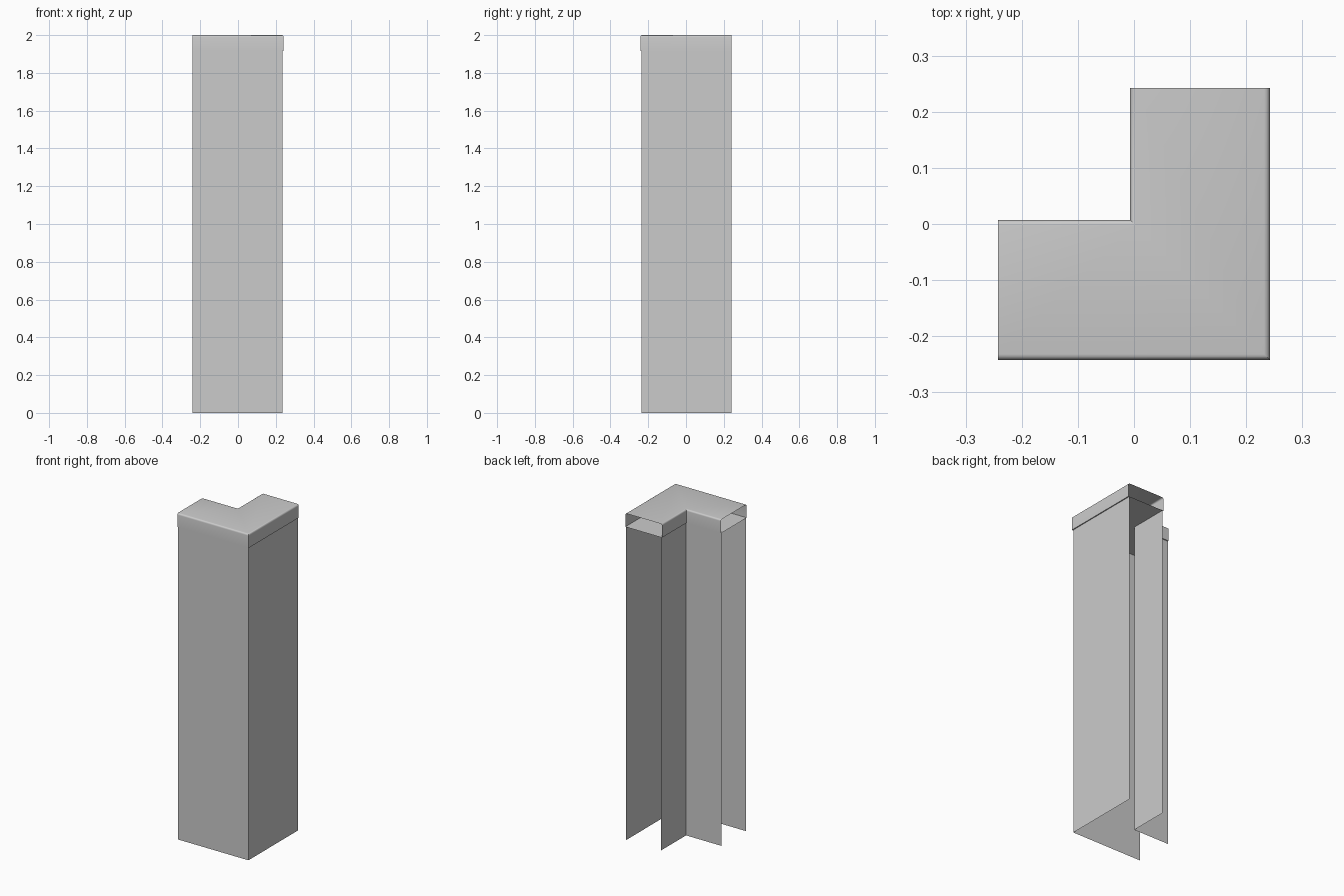
import bpy
from math import sin, cos, pi

if "Cube" in bpy.data.objects:
    bpy.data.objects.remove(bpy.data.objects["Cube"])

END = 0.242      # open ends of both arms
MID = 0.1175     # centre line of each arm
CAP_HALF = 0.1245
WALL_HALF = 0.1185
CAP_Z, TOP_Z, R = 1.917, 2.0, 0.01


def sweep(name, profile, closed=False):
    """Sweep (outward offset, height) points along the mitred L path."""
    verts, faces, n = [], [], len(profile)
    for d, z in profile:
        k = MID + d
        verts += [(-END, -k, z), (k, -k, z), (k, END, z)]
    for j in range(n if closed else n - 1):
        a, b = 3 * j, 3 * ((j + 1) % n)
        for i in range(2):
            faces.append((a + i, a + i + 1, b + i + 1, b + i))
    mesh = bpy.data.meshes.new(name)
    mesh.from_pydata(verts, [], faces)
    mesh.update()
    obj = bpy.data.objects.new(name, mesh)
    bpy.context.collection.objects.link(obj)
    return obj


# Single-sheet wall faces, open at the ends and bottom
sweep("outer_wall", [(WALL_HALF, 0), (WALL_HALF, CAP_Z)])
sweep("inner_wall", [(-WALL_HALF, CAP_Z), (-WALL_HALF, 0)])

# Overhanging cap with rounded top edges and open ends
arc = [i * pi / 8 for i in range(5)]
c, z = CAP_HALF - R, TOP_Z - R
profile = [(CAP_HALF, CAP_Z)]
profile += [(c + R * cos(t), z + R * sin(t)) for t in arc]
profile += [(-c - R * sin(t), z + R * cos(t)) for t in arc]
profile += [(-CAP_HALF, CAP_Z)]
cap = sweep("wall_cap", profile, closed=True)
bpy.context.view_layer.objects.active = cap
cap.select_set(True)
bpy.ops.object.shade_smooth_by_angle()
